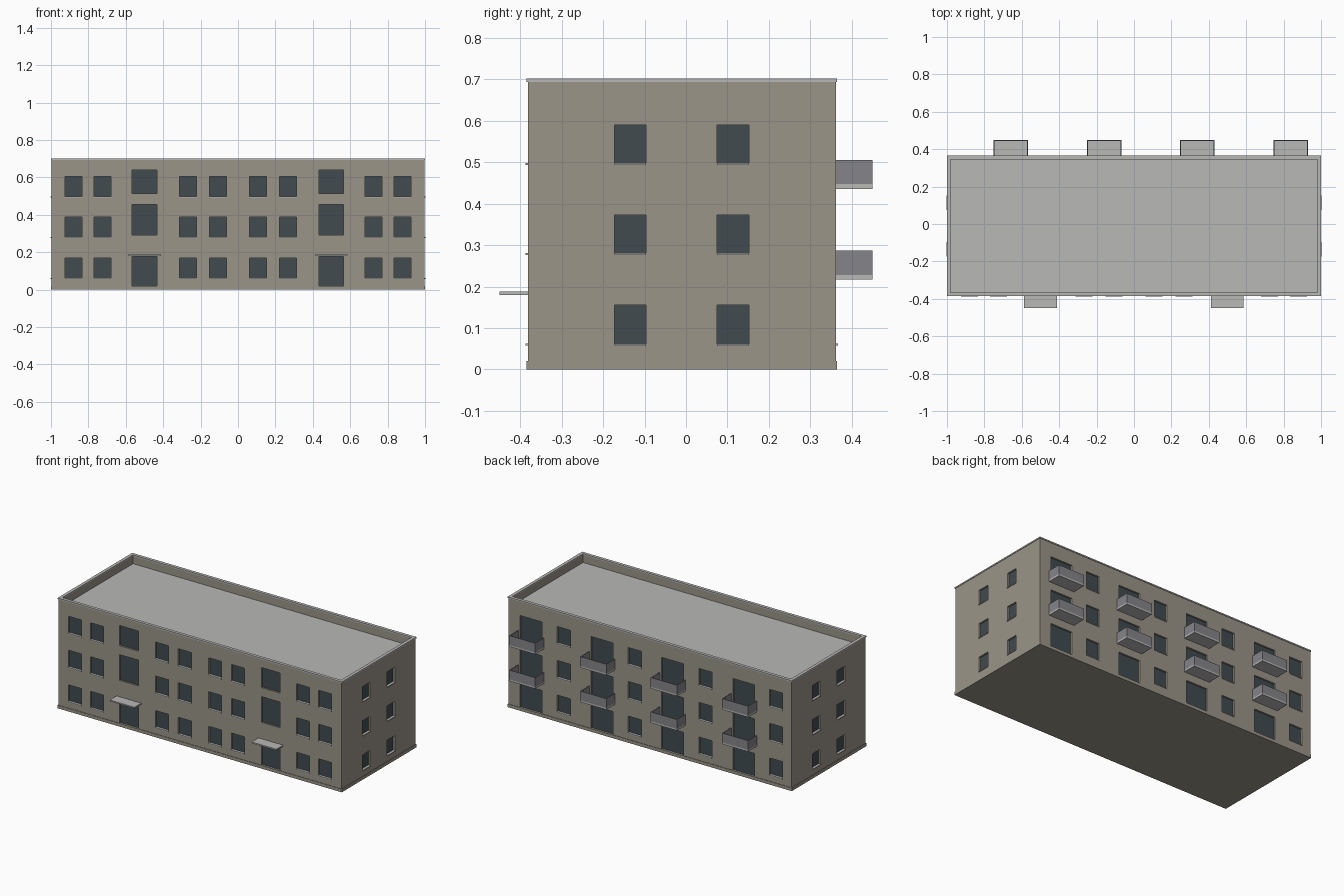
import bpy, bmesh
from mathutils import Vector

if "Cube" in bpy.data.objects:
    bpy.data.objects.remove(bpy.data.objects["Cube"])


def material(name, rgb):
    m = bpy.data.materials.new(name)
    m.diffuse_color = (*rgb, 1)
    m.use_nodes = True
    m.node_tree.nodes["Principled BSDF"].inputs["Base Color"].default_value = m.diffuse_color
    return m


WALL = material("beige_render", (0.325, 0.30, 0.25))
GREY = material("light_grey", (0.48, 0.48, 0.475))
GLASS = material("dark_glass", (0.052, 0.07, 0.08))
PANEL = material("balcony_grey", (0.235, 0.235, 0.255))


def boxes(name, mat, items):
    """One object made of boxes given as (x0, x1, y0, y1, z0, z1)."""
    bm = bmesh.new()
    for x0, x1, y0, y1, z0, z1 in items:
        vs = bmesh.ops.create_cube(bm, size=1)["verts"]
        c = Vector((x0 + x1, y0 + y1, z0 + z1)) / 2
        s = Vector((x1 - x0, y1 - y0, z1 - z0))
        for v in vs:
            v.co = c + v.co * s
    me = bpy.data.meshes.new(name)
    bm.to_mesh(me)
    bm.free()
    me.materials.append(mat)
    ob = bpy.data.objects.new(name, me)
    bpy.context.collection.objects.link(ob)
    return ob


# Main dimensions
X, YF, YB, TOP = 0.997, -0.382, 0.362, 0.70
DEPTH, T = 0.014, 0.017
FLOORS = [(0.062, 0.168), (0.28, 0.388), (0.497, 0.604)]
SIDE_FLOORS = [(0.06, 0.155), (0.28, 0.373), (0.497, 0.59)]

# Openings: (side, start, end, bottom, top, has_sill)
openings = []
for z0, z1 in FLOORS:
    for c in (0.107, 0.267, 0.725, 0.88):
        for s in (-1, 1):
            openings.append(("front", s * c - 0.046, s * c + 0.046, z0, z1, True))
    for c in (-0.888, -0.39, 0.107, 0.607):
        openings.append(("back", c - 0.046, c + 0.046, z0, z1, True))
for z0, z1 in SIDE_FLOORS:
    for a in (-0.173, 0.075):
        for side in ("left", "right"):
            openings.append((side, a, a + 0.077, z0, z1, True))
# Entrances and stairwell windows
ENTRANCES = (-0.5, 0.498)
for c in ENTRANCES:
    for z0, z1 in ((0.02, 0.177), (0.292, 0.456), (0.513, 0.641)):
        openings.append(("front", c - 0.066, c + 0.066, z0, z1, False))
# Balcony doors
BALCONIES = (-0.66, -0.159, 0.338, 0.838)
for c in BALCONIES:
    for z0, z1 in ((0.02, 0.168), (0.229, 0.388), (0.448, 0.604)):
        openings.append(("back", c - 0.077, c + 0.077, z0, z1, False))


def on_wall(side, a, b, d0, d1, z0, z1):
    """Box on a wall, from d0 to d1 outward of its surface."""
    if side == "front":
        return (a, b, YF - d1, YF - d0, z0, z1)
    if side == "back":
        return (a, b, YB + d0, YB + d1, z0, z1)
    if side == "left":
        return (-X - d1, -X - d0, a, b, z0, z1)
    return (X + d0, X + d1, a, b, z0, z1)


# Walls with cut window niches and sunken roof
walls = boxes("walls", WALL, [(-X, X, YF, YB, 0.018, 0.694)])
cuts = [on_wall(s, a, b, -DEPTH, 0.02, z0 if z0 > 0.03 else 0.0, z1)
        for s, a, b, z0, z1, _ in openings]
cuts.append((-X + T, X - T, YF + T, YB - T, 0.643, 0.8))
cutter = boxes("opening_cutter", WALL, cuts)
cutter.hide_render = True
mod = walls.modifiers.new("openings", "BOOLEAN")
mod.object = cutter
mod.operation = "DIFFERENCE"
mod.solver = "EXACT"
bpy.context.view_layer.objects.active = walls
bpy.ops.object.modifier_apply(modifier="openings")
bpy.data.objects.remove(cutter)

# Glazing set back in the niches
boxes("glazing", GLASS, [on_wall(s, a, b, -DEPTH - 0.002, -DEPTH + 0.003, z0, z1)
                         for s, a, b, z0, z1, _ in openings])

# Window sills
boxes("window_sills", GREY, [on_wall(s, a, b, -DEPTH, 0.005, z0 - 0.004, z0 + 0.001)
                             for s, a, b, z0, z1, sill in openings if sill])

# Plinth
boxes("plinth", WALL, [(-1, 1, YF - 0.003, YB + 0.003, 0, 0.02)])

# Roof surface
boxes("roof", GREY, [(-X + T, X - T, YF + T, YB - T, 0.641, 0.646)])

# Parapet coping
f, b = YF - 0.003, YB + 0.003
w = T + 0.003
boxes("coping", GREY, [(-1, 1, f, f + w, 0.694, TOP + 0.002),
                       (-1, 1, b - w, b, 0.694, TOP + 0.002),
                       (-1, -1 + w, f + w, b - w, 0.694, TOP + 0.002),
                       (1 - w, 1, f + w, b - w, 0.694, TOP + 0.002)])

# Entrance canopies
boxes("entrance_canopies", GREY,
      [(c - 0.087, c + 0.087, -0.45, YF, 0.18, 0.188) for c in ENTRANCES])

# Balcony slabs and parapet panels
slabs, panels = [], []
for c in BALCONIES:
    for z in (0.217, 0.436):
        x0, x1, z1, z2 = c - 0.092, c + 0.092, z + 0.011, z + 0.07
        slabs.append((x0, x1, YB, 0.45, z, z1))
        panels += [(x0, x0 + 0.005, YB, 0.45, z1, z2),
                   (x1 - 0.005, x1, YB, 0.45, z1, z2),
                   (x0 + 0.005, x1 - 0.005, 0.445, 0.45, z1, z2)]
boxes("balcony_slabs", GREY, slabs)
boxes("balcony_panels", PANEL, panels)
